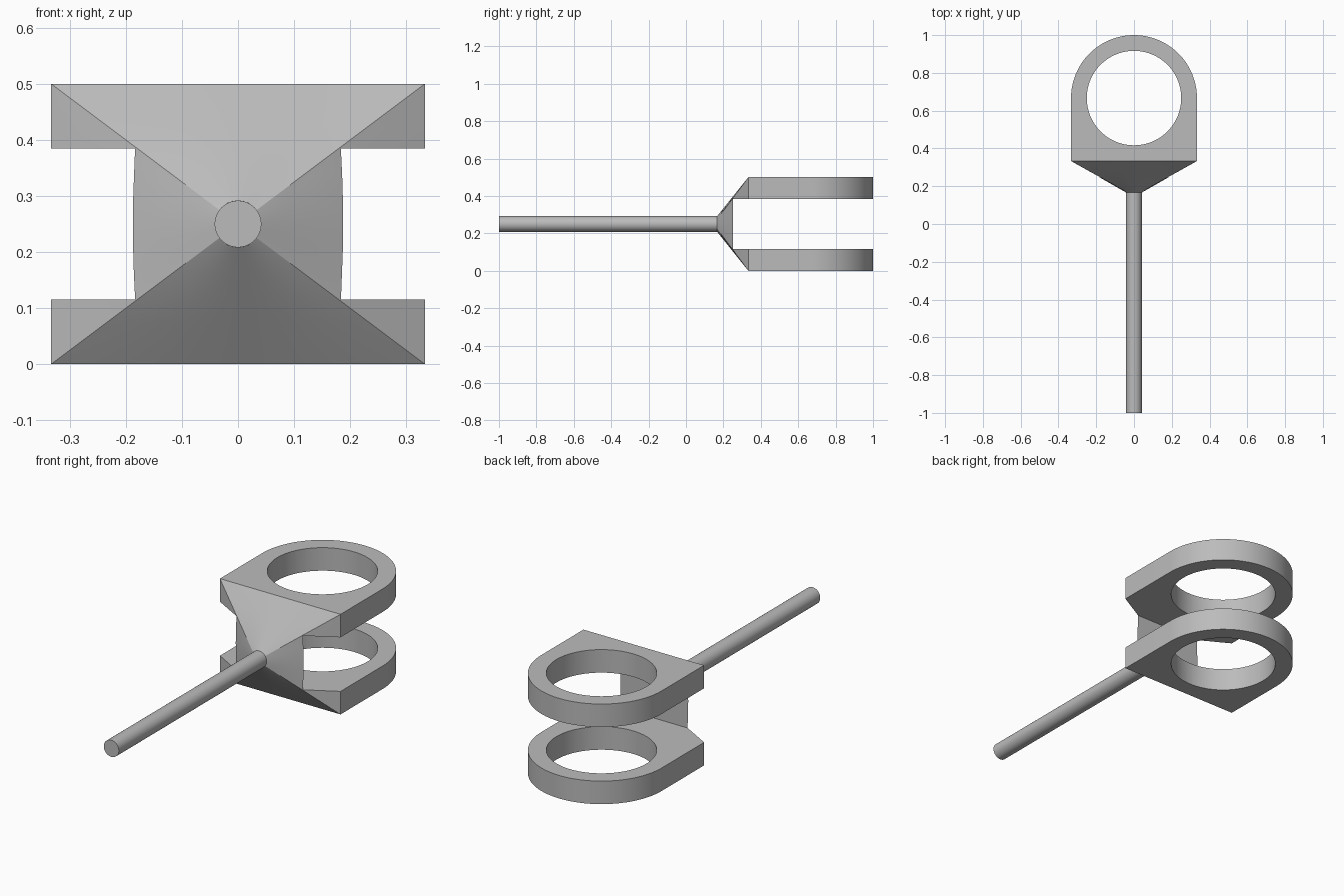
import bpy, bmesh, math
from mathutils import Matrix, Vector

cube = bpy.data.objects.get("Cube")
if cube:
    bpy.data.objects.remove(cube, do_unlink=True)

R = 1 / 3            # half width of the fork and radius of its round ends
MID = 0.25           # height of the rod axis and half height of the fork
ROD_R = 0.0417
NECK_Y, FORK_Y, EYE_Y = 1 / 6, 1 / 3, 2 / 3
ARC, SIDE = 64, 16   # segments across the width and up the sides

grey = bpy.data.materials.new("plain grey")
grey.use_nodes = True
colour = (0.5, 0.5, 0.5, 1)
grey.diffuse_color = colour
grey.node_tree.nodes["Principled BSDF"].inputs["Base Color"].default_value = colour


def add_object(name, bm):
    bmesh.ops.recalc_face_normals(bm, faces=bm.faces[:])
    mesh = bpy.data.meshes.new(name)
    bm.to_mesh(mesh)
    bm.free()
    mesh.materials.append(grey)
    obj = bpy.data.objects.new(name, mesh)
    bpy.context.collection.objects.link(obj)
    return obj


def cylinder(name, radius, depth, segments, matrix):
    bm = bmesh.new()
    bmesh.ops.create_cone(bm, cap_ends=True, segments=segments, radius1=radius,
                          radius2=radius, depth=depth, matrix=matrix)
    return add_object(name, bm)


def activate(obj):
    bpy.ops.object.select_all(action='DESELECT')
    obj.select_set(True)
    bpy.context.view_layer.objects.active = obj


def cut(obj, cutter):
    cutter.hide_render = True
    mod = obj.modifiers.new("cut", 'BOOLEAN')
    mod.operation, mod.solver, mod.object = 'DIFFERENCE', 'EXACT', cutter
    activate(obj)
    bpy.ops.object.modifier_apply(modifier=mod.name)
    bpy.data.objects.remove(cutter, do_unlink=True)


# Rectangular outline (x, z offset): top edge, -x side, bottom edge, +x side
top = [(R * math.cos(math.pi * i / ARC), MID) for i in range(ARC + 1)]
side = [(-R, MID - 2 * MID * i / SIDE) for i in range(1, SIDE)]
half = top + side
outline = half + [(-x, -z) for x, z in half]
count = len(outline)

# Fork body: round neck flaring to a rectangle, then back to a rounded end
bm = bmesh.new()
rings = []
for step in range(4):
    t = step / 3
    ring = []
    for x, z in outline:
        k = ROD_R / math.hypot(x, z) * (1 - t) + t
        ring.append(bm.verts.new((x * k, NECK_Y + t * (FORK_Y - NECK_Y), MID + z * k)))
    rings.append(ring)
rings.append([bm.verts.new((x, EYE_Y + math.sqrt(max(0, R * R - x * x)), MID + z))
              for x, z in outline])
for a, b in zip(rings, rings[1:]):
    for i in range(count):
        j = (i + 1) % count
        bm.faces.new((a[i], a[j], b[j], b[i]))
bm.faces.new(rings[0])

# Rounded end wall joins the top arc to the bottom arc
end = rings[-1]
first_bottom = ARC + SIDE
for i in range(ARC):
    low_a, low_b = first_bottom + ARC - i, first_bottom + ARC - i - 1
    if i == 0:
        bm.faces.new([end[1], end[0]] + end[:low_a - 1:-1] + [end[low_b]])
    elif i == ARC - 1:
        bm.faces.new(end[i:first_bottom + 2])
    else:
        bm.faces.new((end[i], end[i + 1], end[low_b], end[low_a]))
fork = add_object("fork", bm)

# Slot between the two eye plates
bm = bmesh.new()
bmesh.ops.create_cube(bm, size=1, matrix=Matrix.Translation((0, 0.75, MID))
                      @ Matrix.Diagonal((1, 1, 0.27, 1)))
cut(fork, add_object("slot_cutter", bm))

# Round hole through both plates
cut(fork, cylinder("hole_cutter", 0.25, 1, 96, Matrix.Translation((0, EYE_Y, MID))))

# Long rod running forward from the neck
rod = cylinder("rod", ROD_R, 1 + NECK_Y, 48,
               Matrix.Translation((0, (NECK_Y - 1) / 2, MID))
               @ Matrix.Rotation(math.pi / 2, 4, 'X'))

for obj in (fork, rod):
    activate(obj)
    bpy.ops.object.shade_smooth_by_angle(angle=math.radians(25))
